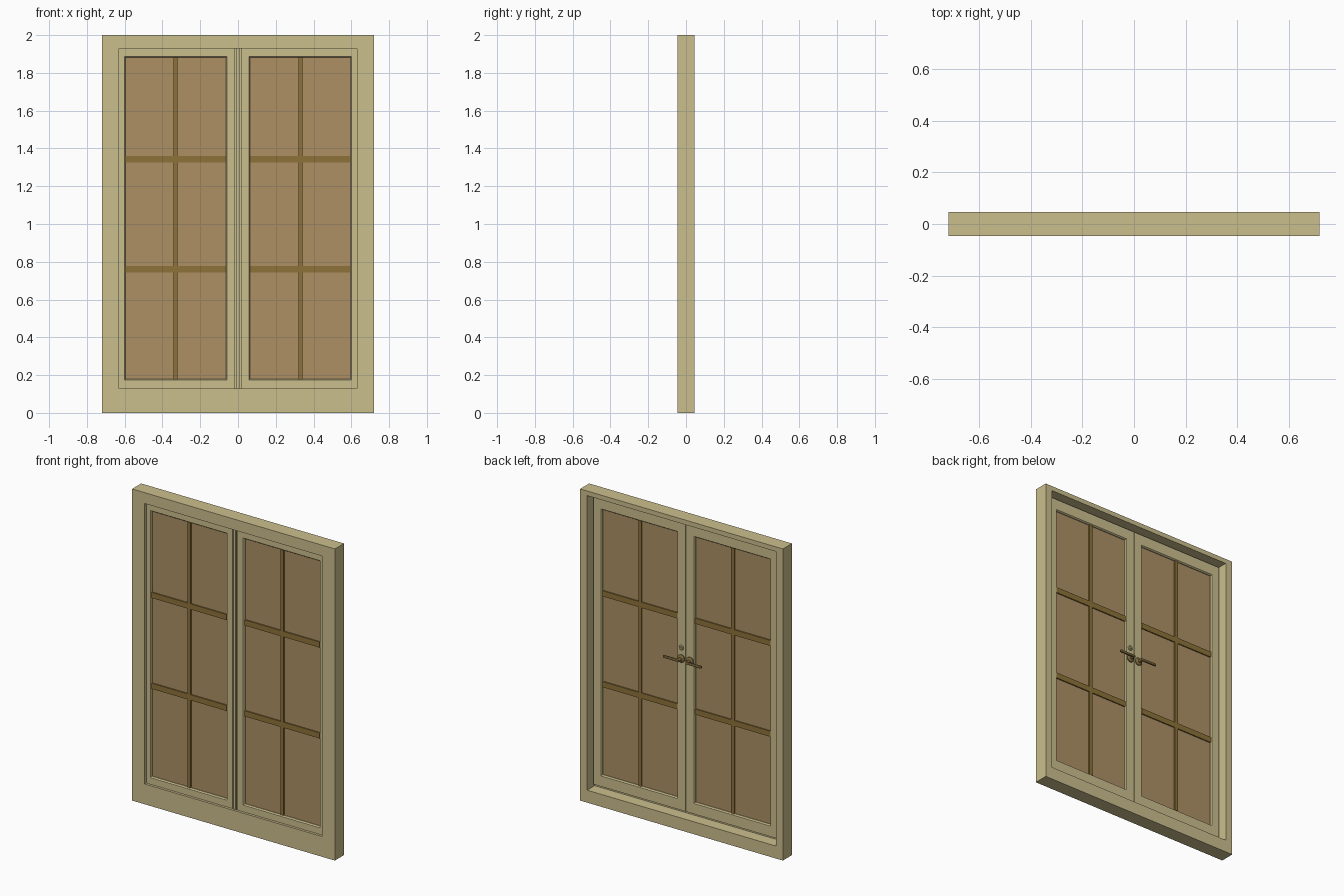
import bpy, bmesh, math
from mathutils import Matrix, Vector

if "Cube" in bpy.data.objects:
    bpy.data.objects.remove(bpy.data.objects["Cube"])


def material(name, rgb):
    m = bpy.data.materials.new(name)
    m.diffuse_color = (*rgb, 1)
    m.use_nodes = True
    m.node_tree.nodes["Principled BSDF"].inputs["Base Color"].default_value = m.diffuse_color
    return m


CREAM = material("cream_paint", (0.60, 0.52, 0.27))
GLASS = material("tinted_glass", (0.42, 0.28, 0.13))
BROWN = material("brown_bar", (0.27, 0.17, 0.04))
BRONZE = material("bronze", (0.22, 0.15, 0.05))


def finish(name, bm, mat, smooth=False):
    bmesh.ops.recalc_face_normals(bm, faces=bm.faces)
    me = bpy.data.meshes.new(name)
    bm.to_mesh(me)
    bm.free()
    me.materials.append(mat)
    ob = bpy.data.objects.new(name, me)
    bpy.context.collection.objects.link(ob)
    if smooth:
        bpy.ops.object.select_all(action='DESELECT')
        ob.select_set(True)
        bpy.context.view_layer.objects.active = ob
        bpy.ops.object.shade_smooth_by_angle(angle=math.radians(35))
    return ob


def ring(name, rects, mat):
    """Closed frame swept through rectangles (x0, x1, z0, z1, y)."""
    bm = bmesh.new()
    loops = [[bm.verts.new(p) for p in ((a, y, c), (b, y, c), (b, y, d), (a, y, d))]
             for a, b, c, d, y in rects]
    for i, lo in enumerate(loops):
        nx = loops[(i + 1) % len(loops)]
        for k in range(4):
            j = (k + 1) % 4
            bm.faces.new((lo[k], lo[j], nx[j], nx[k]))
    return finish(name, bm, mat)


def box(name, a, b, c, d, y0, y1, mat, bevel=0):
    bm = bmesh.new()
    mid = Vector(((a + b) / 2, (y0 + y1) / 2, (c + d) / 2))
    size = (abs(b - a), y1 - y0, d - c, 1)
    bmesh.ops.create_cube(bm, size=1, matrix=Matrix.Translation(mid) @ Matrix.Diagonal(size))
    if bevel:
        bmesh.ops.bevel(bm, geom=bm.edges[:], offset=bevel, segments=3,
                        profile=0.5, affect='EDGES')
    return finish(name, bm, mat, bool(bevel))


def turned(name, x, z, profile, mat):
    """Round part turned about the y axis from (radius, y) points."""
    bm = bmesh.new()
    n = 24
    loops = [[bm.verts.new((x + r * math.cos(t * math.tau / n), y,
                            z + r * math.sin(t * math.tau / n))) for t in range(n)]
             for r, y in profile]
    for lo, hi in zip(loops, loops[1:]):
        for k in range(n):
            j = (k + 1) % n
            bm.faces.new((lo[k], lo[j], hi[j], hi[k]))
    bm.faces.new(loops[0])
    bm.faces.new(loops[-1])
    return finish(name, bm, mat, True)


# Outer frame with a door stop at the front
Y = 0.046
ring("outer_frame", [
    (-0.72, 0.72, 0, 2, -Y), (-0.63, 0.63, 0.13, 1.93, -Y),
    (-0.63, 0.63, 0.13, 1.93, -0.03), (-0.67, 0.67, 0.08, 1.97, -0.03),
    (-0.67, 0.67, 0.08, 1.97, Y), (-0.72, 0.72, 0, 2, Y)], CREAM)

for side, s in (("left", -1), ("right", 1)):
    def r(inner, outer, z0, z1, y):
        return (s * inner, s * outer, z0, z1, y)

    # Door leaf: rebated meeting stile and chamfered pane opening
    zb, zt = 0.105, 1.955
    ring(side + "_door_leaf", [
        r(0.018, 0.655, zb, zt, -0.030), r(0.018, 0.655, zb, zt, -0.022),
        r(0.004, 0.655, zb, zt, -0.022), r(0.004, 0.655, zb, zt, -0.012),
        r(0.001, 0.655, zb, zt, -0.012), r(0.001, 0.655, zb, zt, 0.002),
        r(0.058, 0.602, 0.173, 1.887, 0.002), r(0.064, 0.596, 0.179, 1.881, -0.006),
        r(0.064, 0.596, 0.179, 1.881, -0.022), r(0.058, 0.602, 0.173, 1.887, -0.030)],
        CREAM)

    # Glass and glazing bars
    box(side + "_glass", s * 0.062, s * 0.598, 0.177, 1.883, -0.017, -0.011, GLASS)
    box(side + "_vertical_bar", s * 0.33 - 0.011, s * 0.33 + 0.011,
        0.178, 1.882, -0.025, -0.003, BROWN)
    for i, z in enumerate((0.76, 1.343)):
        box(f"{side}_cross_bar_{i + 1}", s * 0.063, s * 0.597,
            z - 0.018, z + 0.018, -0.0245, -0.0035, BROWN)

    # Lever handle on the back
    x, z = s * 0.031, 1.08
    turned(side + "_handle_rose", x, z, [
        (0.025, 0.001), (0.025, 0.008), (0.021, 0.012), (0.010, 0.014),
        (0.009, 0.036), (0.007, 0.042)], BRONZE)
    box(side + "_handle_lever", x - s * 0.008, x + s * 0.105,
        z - 0.008, z + 0.008, 0.031, 0.043, BRONZE, 0.004)

# Lock cylinder above one handle
turned("lock_rose", 0.031, 1.15, [
    (0.016, 0.001), (0.016, 0.006), (0.013, 0.009), (0.008, 0.009), (0.007, 0.012)], CREAM)
box("key_slot", 0.0295, 0.0325, 1.145, 1.155, 0.010, 0.0125, BRONZE)
